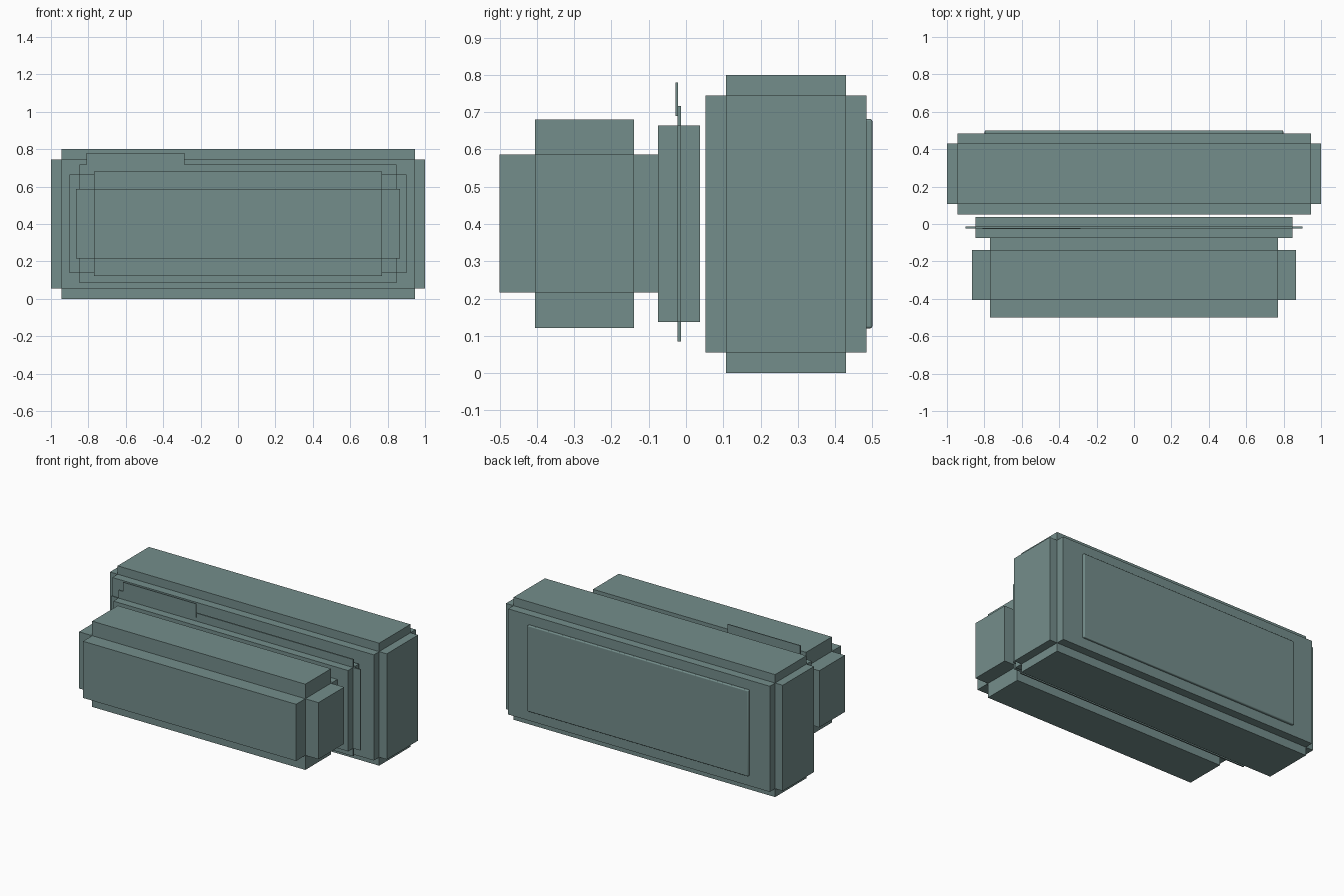
import bpy, bmesh
from mathutils import Matrix, Vector

if "Cube" in bpy.data.objects:
    bpy.data.objects.remove(bpy.data.objects["Cube"])

mat = bpy.data.materials.new("dark_teal_grey")
mat.diffuse_color = (0.175, 0.27, 0.26, 1)
mat.use_nodes = True
mat.node_tree.nodes["Principled BSDF"].inputs["Base Color"].default_value = mat.diffuse_color


def add_box(bm, lo, hi):
    lo, hi = Vector(lo), Vector(hi)
    m = Matrix.Translation((lo + hi) / 2) @ Matrix.Diagonal((*(hi - lo), 1))
    bmesh.ops.create_cube(bm, size=1, matrix=m)


def make(name, boxes):
    bm = bmesh.new()
    for lo, hi in boxes:
        add_box(bm, lo, hi)
    me = bpy.data.meshes.new(name)
    bm.to_mesh(me)
    bm.free()
    me.materials.append(mat)
    ob = bpy.data.objects.new(name, me)
    bpy.context.collection.objects.link(ob)
    return ob


def notched_box(name, lo, hi, r):
    """Block with stepped corners: three boxes, each full size along one axis."""
    boxes = []
    for axis in range(3):
        a = [v + (0 if i == axis else r) for i, v in enumerate(lo)]
        b = [v - (0 if i == axis else r) for i, v in enumerate(hi)]
        boxes.append((a, b))
    return make(name, boxes)


# Three stepped blocks, back to front
notched_box("rear_body", (-1, 0.052, 0), (1, 0.485, 0.8), 0.055)
notched_box("middle_collar", (-0.9, -0.075, 0.085), (0.9, 0.038, 0.717), 0.052)
notched_box("front_body", (-0.865, -0.5, 0.121), (0.865, -0.045, 0.681), 0.095)

# Thin tab standing above the collar
make("top_tab", [((-0.81, -0.028, 0.69), (-0.285, -0.022, 0.78))])

# Back panel with softly rounded edges
panel = make("back_panel", [((-0.798, 0.475, 0.12), (0.798, 0.5, 0.682))])
bev = panel.modifiers.new("rounded_edges", 'BEVEL')
bev.width = 0.006
bev.segments = 4
bpy.context.view_layer.objects.active = panel
panel.select_set(True)
bpy.ops.object.shade_smooth_by_angle()
